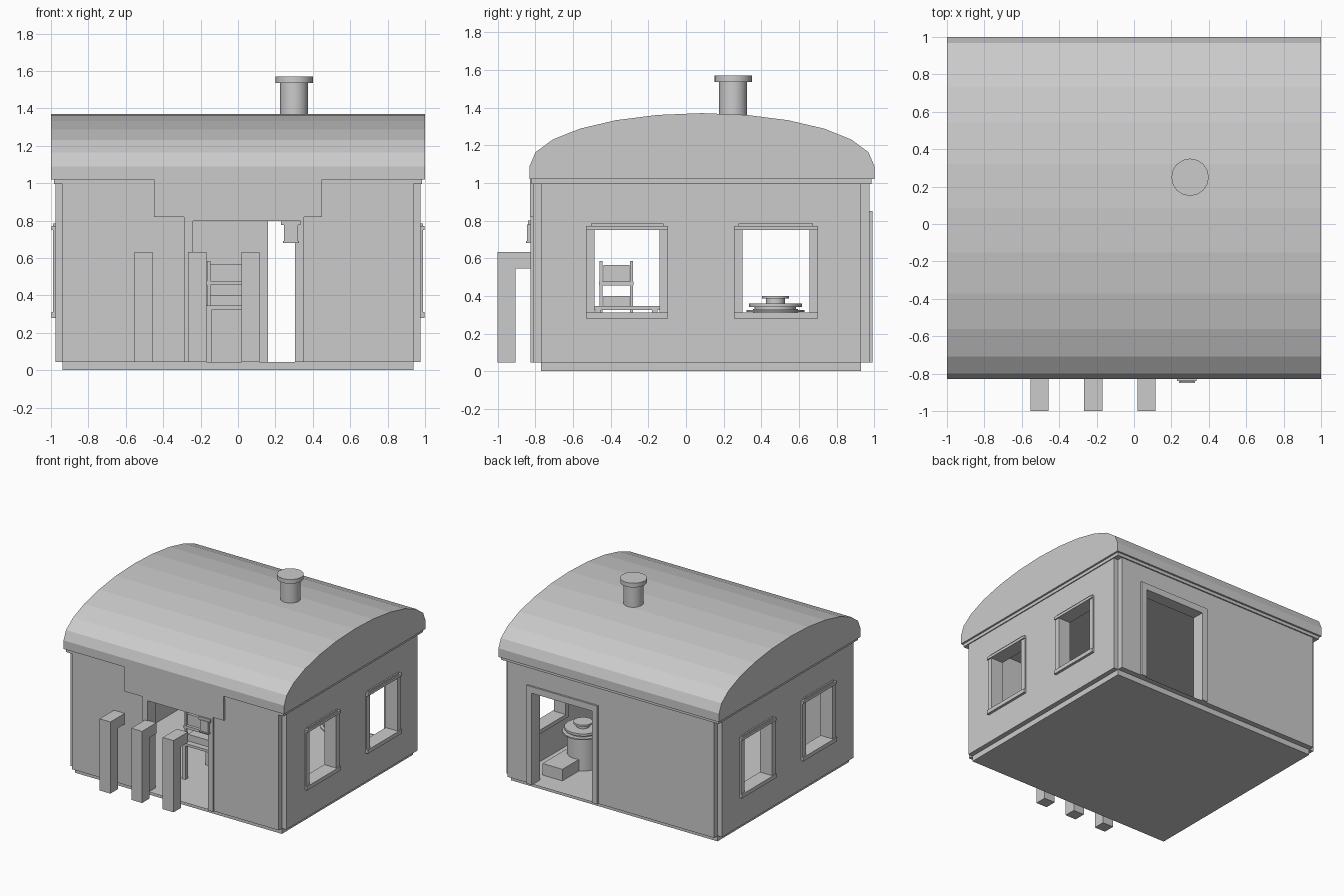
import bpy
import bmesh
from math import sin, cos, pi, radians
from mathutils import Matrix, Vector

if "Cube" in bpy.data.objects:
    bpy.data.objects.remove(bpy.data.objects["Cube"], do_unlink=True)

grey = bpy.data.materials.new("plain_grey")
grey.use_nodes = True
grey.diffuse_color = (0.6, 0.6, 0.6, 1)
grey.node_tree.nodes["Principled BSDF"].inputs["Base Color"].default_value = (0.6, 0.6, 0.6, 1)


def finish(name, bm):
    bmesh.ops.recalc_face_normals(bm, faces=bm.faces)
    mesh = bpy.data.meshes.new(name)
    bm.to_mesh(mesh)
    bm.free()
    mesh.materials.append(grey)
    obj = bpy.data.objects.new(name, mesh)
    bpy.context.scene.collection.objects.link(obj)
    return obj


def add_box(bm, xs, ys, zs):
    lo, hi = Vector((xs[0], ys[0], zs[0])), Vector((xs[1], ys[1], zs[1]))
    size = hi - lo
    mat = Matrix.Translation((lo + hi) / 2) @ Matrix.Diagonal((*size, 1))
    bmesh.ops.create_cube(bm, size=1, matrix=mat)


def boxes(name, *specs):
    bm = bmesh.new()
    for spec in specs:
        add_box(bm, *spec)
    return finish(name, bm)


def discs(name, x, y, layers, sides=16):
    # stacked cylinders: (radius, bottom, top)
    bm = bmesh.new()
    for r, z0, z1 in layers:
        bmesh.ops.create_cone(bm, cap_ends=True, segments=sides, radius1=r, radius2=r,
                              depth=z1 - z0, matrix=Matrix.Translation((x, y, (z0 + z1) / 2)))
    obj = finish(name, bm)
    bpy.ops.object.select_all(action='DESELECT')
    bpy.context.view_layer.objects.active = obj
    obj.select_set(True)
    bpy.ops.object.shade_smooth_by_angle(angle=radians(30))
    return obj


def cut(obj, cutters):
    for spec in cutters:
        tool = boxes("cutter", spec)
        tool.hide_render = True
        mod = obj.modifiers.new("cut", 'BOOLEAN')
        mod.operation, mod.solver, mod.object = 'DIFFERENCE', 'EXACT', tool
        bpy.context.view_layer.objects.active = obj
        bpy.ops.object.modifier_apply(modifier=mod.name)
        bpy.data.objects.remove(tool, do_unlink=True)


# Openings
FLOOR = 0.045
WINDOWS = [(-0.485, -0.14), (0.30, 0.655)]
FRONT_DOOR = (-0.24, 0.305)
BACK_DOOR = (0.16, 0.705)
window_cuts = [((-2, 2), w, (0.31, 0.75)) for w in WINDOWS]
door_cuts = [(FRONT_DOOR, (-1.2, -0.5), (FLOOR, 0.80)),
             (BACK_DOOR, (0.5, 1.2), (FLOOR, 0.80))]

# Hollow core with floor
core = boxes("wall_core", ((-0.937, 0.937), (-0.77, 0.93), (0, 1.0)))
cut(core, [((-0.89, 0.89), (-0.725, 0.885), (FLOOR, 1.1))] + window_cuts + door_cuts)

# Raised cladding, leaving notched corners
for name, xs, ys, cuts in [
        ("front_cladding", (-0.937, 0.937), (-0.812, -0.77), door_cuts[:1]),
        ("back_cladding", (-0.937, 0.937), (0.93, 0.975), door_cuts[1:]),
        ("left_cladding", (0.937, 0.977), (-0.77, 0.93), window_cuts),
        ("right_cladding", (-0.977, -0.937), (-0.77, 0.93), window_cuts)]:
    cut(boxes(name, (xs, ys, (FLOOR, 0.995))), cuts)

# Eaves band and ceiling
boxes("eaves_band", ((-0.985, 0.985), (-0.82, 0.985), (0.995, 1.022)))

# Barrel roof
bm = bmesh.new()
profile = [(1.0, 1.02)]
profile += [(0.085 + 0.915 * cos(k * pi / 12), 1.09 + 0.28 * sin(k * pi / 12)) for k in range(13)]
profile += [(-0.83, 1.02)]
end = bm.faces.new([bm.verts.new((-1, y, z)) for y, z in profile])
new = bmesh.ops.extrude_face_region(bm, geom=[end], use_keep_orig=True)["geom"]
bmesh.ops.translate(bm, vec=(2, 0, 0), verts=[v for v in new if isinstance(v, bmesh.types.BMVert)])
finish("barrel_roof", bm)

# Chimney
discs("chimney", 0.3, 0.25, [(0.075, 1.25, 1.54), (0.1, 1.535, 1.57)])

# Door frames
for name, (x0, x1), ys in [("front_door_frame", FRONT_DOOR, (-0.826, -0.73)),
                           ("back_door_frame", BACK_DOOR, (0.89, 0.99))]:
    boxes(name,
          ((x0 - 0.048, x0), ys, (FLOOR, 0.85)),
          ((x1, x1 + 0.048), ys, (FLOOR, 0.85)),
          ((x0, x1), ys, (0.797, 0.85)))

# Panel above the front door
boxes("door_header", ((-0.45, 0.45), (-0.829, -0.80), (0.82, 1.02)))

# Window frames
for side, s in (("left", 1), ("right", -1)):
    for place, (y0, y1) in zip(("front", "back"), WINDOWS):
        def span(a, b):
            return (min(s * a, s * b), max(s * a, s * b))
        jamb, ledge = span(0.88, 0.988), span(0.88, 0.998)
        boxes(f"{side}_{place}_window_frame",
              (jamb, (y0 - 0.045, y0), (0.31, 0.75)),
              (jamb, (y1, y1 + 0.045), (0.31, 0.75)),
              (ledge, (y0 - 0.045, y1 + 0.045), (0.75, 0.772)),
              (jamb, (y0 - 0.02, y1 + 0.02), (0.772, 0.785)),
              (ledge, (y0 - 0.045, y1 + 0.045), (0.28, 0.312)))

# Front posts with arms reaching back to the wall
for i, x in enumerate((-0.505, -0.218, 0.067)):
    bm = bmesh.new()
    outline = [(-1, FLOOR), (-0.905, FLOOR), (-0.905, 0.545), (-0.815, 0.545), (-0.815, 0.632), (-1, 0.632)]
    face = bm.faces.new([bm.verts.new((x - 0.049, y, z)) for y, z in outline])
    new = bmesh.ops.extrude_face_region(bm, geom=[face], use_keep_orig=True)["geom"]
    bmesh.ops.translate(bm, vec=(0.098, 0, 0), verts=[v for v in new if isinstance(v, bmesh.types.BMVert)])
    finish(f"front_post_{i + 1}", bm)

# Lantern hanging at the front door
boxes("door_lantern",
      ((0.23, 0.335), (-0.84, -0.72), (0.775, 0.80)),
      ((0.245, 0.322), (-0.845, -0.775), (0.69, 0.78)),
      ((0.24, 0.327), (-0.85, -0.77), (0.68, 0.69)))

# Round stove and its firebox
discs("stove", 0.6, 0.475, [(0.12, FLOOR, 0.33), (0.155, 0.315, 0.325), (0.14, 0.34, 0.36),
                            (0.11, 0.325, 0.345), (0.05, 0.36, 0.39), (0.072, 0.385, 0.40)])
boxes("stove_box", ((0.56, 0.74), (0.5, 0.8), (FLOOR, 0.14)))

# Table with a small rack
boxes("table", ((-0.17, 0.11), (-0.485, -0.14), (0.325, 0.345)),
      *[((x, x + 0.03), (y, y + 0.03), (FLOOR, 0.33)) for x in (-0.17, 0.08) for y in (-0.48, -0.18)])
boxes("rack",
      *[((x, x + 0.018), (y, y + 0.016), (0.31, 0.585)) for x in (-0.165, 0.07) for y in (-0.46, -0.297)],
      ((-0.17, 0.09), (-0.462, -0.278), (0.455, 0.477)),
      ((-0.15, 0.07), (-0.438, -0.3), (0.477, 0.565)),
      ((-0.15, 0.07), (-0.438, -0.3), (0.345, 0.40)))
